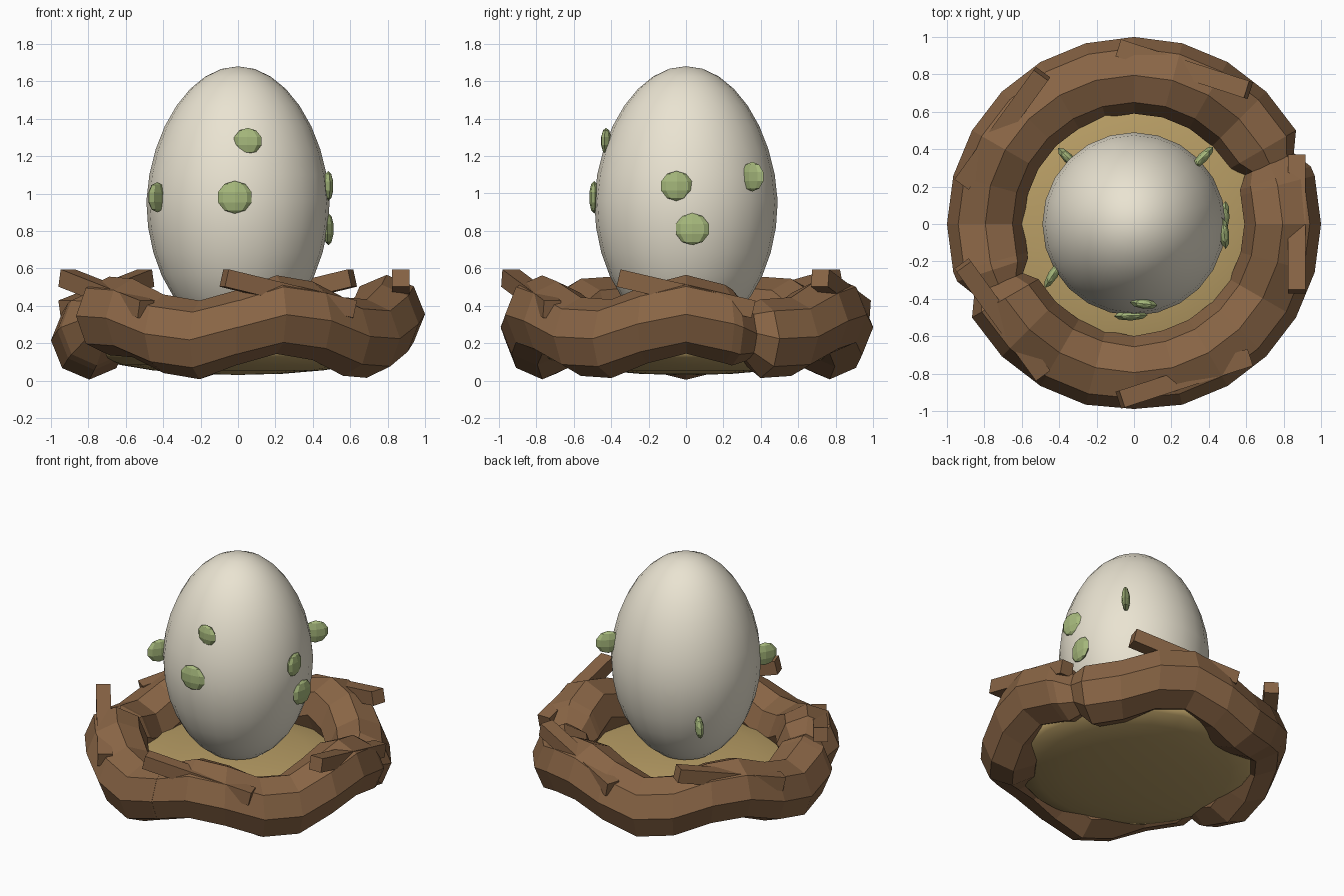
import bpy, bmesh
from math import sin, cos, pi, radians, sqrt
from mathutils import Matrix, Vector

if "Cube" in bpy.data.objects:
    bpy.data.objects.remove(bpy.data.objects["Cube"])


def material(name, rgb):
    m = bpy.data.materials.new(name)
    m.diffuse_color = (*rgb, 1)
    m.use_nodes = True
    m.node_tree.nodes["Principled BSDF"].inputs["Base Color"].default_value = m.diffuse_color
    return m


SHELL = material("shell", (0.82, 0.77, 0.64))
BARK = material("bark", (0.25, 0.13, 0.06))
STRAW = material("straw", (0.48, 0.34, 0.13))
MOSS = material("moss", (0.38, 0.48, 0.20))


def finish(name, bm, mat, smooth=False):
    bmesh.ops.recalc_face_normals(bm, faces=bm.faces)
    for f in bm.faces:
        f.smooth = smooth
    me = bpy.data.meshes.new(name)
    bm.to_mesh(me)
    bm.free()
    me.materials.append(mat)
    ob = bpy.data.objects.new(name, me)
    bpy.context.collection.objects.link(ob)


def ball(name, mat, scale, loc, segs, rings, smooth=False, yaw=0.0, taper=0.0):
    bm = bmesh.new()
    bmesh.ops.create_uvsphere(bm, u_segments=segs, v_segments=rings, radius=1)
    for v in bm.verts:
        k = 1 - taper * max(v.co.z, 0)
        v.co.x *= k
        v.co.y *= k
    bm.transform(Matrix.LocRotScale(Vector(loc), Matrix.Rotation(yaw, 3, 'Z').to_quaternion(), Vector(scale)))
    finish(name, bm, mat, smooth)


# egg and straw bed
ball("egg", SHELL, (0.49, 0.49, 0.72), (0, 0, 0.96), 24, 16, True, taper=0.07)
ball("straw_bed", STRAW, (0.78, 0.78, 0.13), (0, 0, 0.16), 24, 10, True)


# wavy nest ring: octagonal tube arcs, given as (angle, tube scale) rings
def nest_arc(name, rings):
    bm = bmesh.new()
    loops = []
    for deg, s in rings:
        a = radians(deg)
        zc = 0.285 + 0.07 * cos(5 * a)
        loop = []
        for i in range(8):
            t = i * pi / 4
            r = 0.795 + 0.205 * s * cos(t)
            loop.append(bm.verts.new((r * cos(a), r * sin(a), zc + 0.21 * s * sin(t))))
        loops.append(loop)
    for p, q in zip(loops, loops[1:]):
        for i in range(8):
            j = (i + 1) % 8
            bm.faces.new((p[i], p[j], q[j], q[i]))
    bm.faces.new(loops[0])
    bm.faces.new(loops[-1])
    finish(name, bm, BARK)


def span(a, b):
    return [(d, 1) for d in range(a, b + 1, 15)]


nest_arc("nest_arc_right", [(269.5, 0.95)] + span(285, 375) + [(378, 0.97), (386, 0.6)])
nest_arc("nest_arc_back", [(22, 0.6)] + span(30, 195) + [(198, 0.97), (206, 0.6)])
nest_arc("nest_arc_left", [(202, 0.6)] + span(210, 255) + [(270.5, 0.95)])

# loose twigs lying along the ring, each sloping down
for i in range(5):
    bm = bmesh.new()
    bmesh.ops.create_cube(bm, size=1)
    a = i * 2 * pi / 5
    bm.transform(Matrix.Translation((0.87 * cos(a), 0.87 * sin(a), 0.465))
                 @ Matrix.Rotation(a, 4, 'Z') @ Matrix.Rotation(radians(-13), 4, 'X')
                 @ Matrix.Diagonal((0.095, 0.74, 0.095, 1)))
    finish(f"twig_{i + 1}", bm, BARK)

# mossy spots on the shell: angle, height, radius, size
SPOTS = [(-92, 0.98, 0.49, 0.095), (-83, 1.28, 0.43, 0.077), (212, 0.98, 0.51, 0.088),
         (-6, 1.04, 0.485, 0.087), (4, 0.81, 0.485, 0.093), (44, 1.09, 0.51, 0.086),
         (135, 0.67, 0.50, 0.078)]
for i, (deg, z, r, s) in enumerate(SPOTS):
    a = radians(deg)
    ball(f"spot_{i + 1}", MOSS, (0.028, s, s * 0.92), (r * cos(a), r * sin(a), z), 8, 5, yaw=-a)
